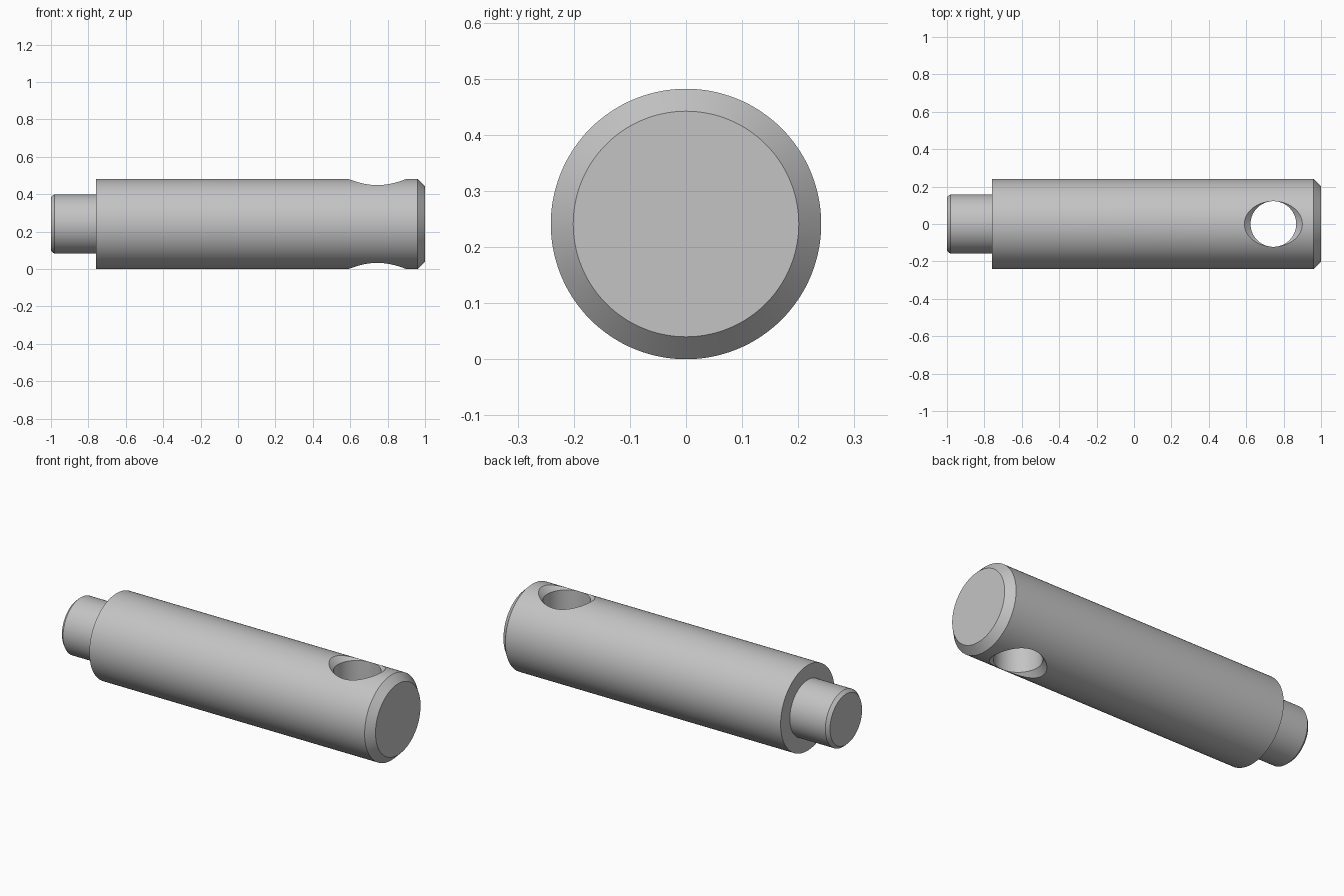
import bpy, bmesh, math
from mathutils import Matrix, Vector

if "Cube" in bpy.data.objects:
    bpy.data.objects.remove(bpy.data.objects["Cube"])

AXIS_Z = 0.241   # height of the shaft axis, equal to its radius
HOLE_X = 0.745
SEGMENTS = 128

steel = bpy.data.materials.new("plain_grey_steel")
steel.use_nodes = True
grey = (0.55, 0.55, 0.55, 1)
steel.diffuse_color = grey
steel.node_tree.nodes["Principled BSDF"].inputs["Base Color"].default_value = grey


def lathe(name, profile, matrix):
    """Revolve (radius, height) points around z, then place the solid."""
    bm = bmesh.new()
    verts = [bm.verts.new((r, 0, h)) for r, h in profile]
    edges = [bm.edges.new(pair) for pair in zip(verts, verts[1:])]
    bmesh.ops.spin(bm, geom=verts + edges, cent=(0, 0, 0), axis=(0, 0, 1),
                   angle=math.tau, steps=SEGMENTS, use_merge=True)
    bmesh.ops.remove_doubles(bm, verts=bm.verts, dist=1e-5)
    # Close both ends with flat discs
    bmesh.ops.holes_fill(bm, edges=[e for e in bm.edges if e.is_boundary], sides=0)
    bmesh.ops.recalc_face_normals(bm, faces=bm.faces)
    bm.transform(matrix)
    mesh = bpy.data.meshes.new(name)
    bm.to_mesh(mesh)
    bm.free()
    mesh.materials.append(steel)
    obj = bpy.data.objects.new(name, mesh)
    bpy.context.collection.objects.link(obj)
    return obj


# Shaft with a stepped, chamfered pin at one end and a chamfer at the other
shaft_profile = [(0.143, -1), (0.159, -0.982), (0.159, -0.76),
                 (0.241, -0.76), (0.241, 0.96), (0.201, 1)]
shaft = lathe("stepped_shaft", shaft_profile,
              Matrix.Translation((0, 0, AXIS_Z)) @ Matrix.Rotation(math.pi / 2, 4, 'Y'))

# Cross hole, countersunk at both mouths
upper = [(0.122, 0.208), (0.222, 0.308)]
lower = [(r, -h) for r, h in reversed(upper)]
cutter = lathe("cross_hole_cutter", lower + upper,
               Matrix.Translation((HOLE_X, 0, AXIS_Z)))
cutter.hide_render = True

cut = shaft.modifiers.new("cross_hole", 'BOOLEAN')
cut.operation = 'DIFFERENCE'
cut.solver = 'EXACT'
cut.object = cutter

bpy.ops.object.select_all(action='DESELECT')
shaft.select_set(True)
bpy.context.view_layer.objects.active = shaft
bpy.ops.object.modifier_apply(modifier=cut.name)
bpy.data.objects.remove(cutter)
bpy.ops.object.shade_smooth_by_angle(angle=math.radians(30))
